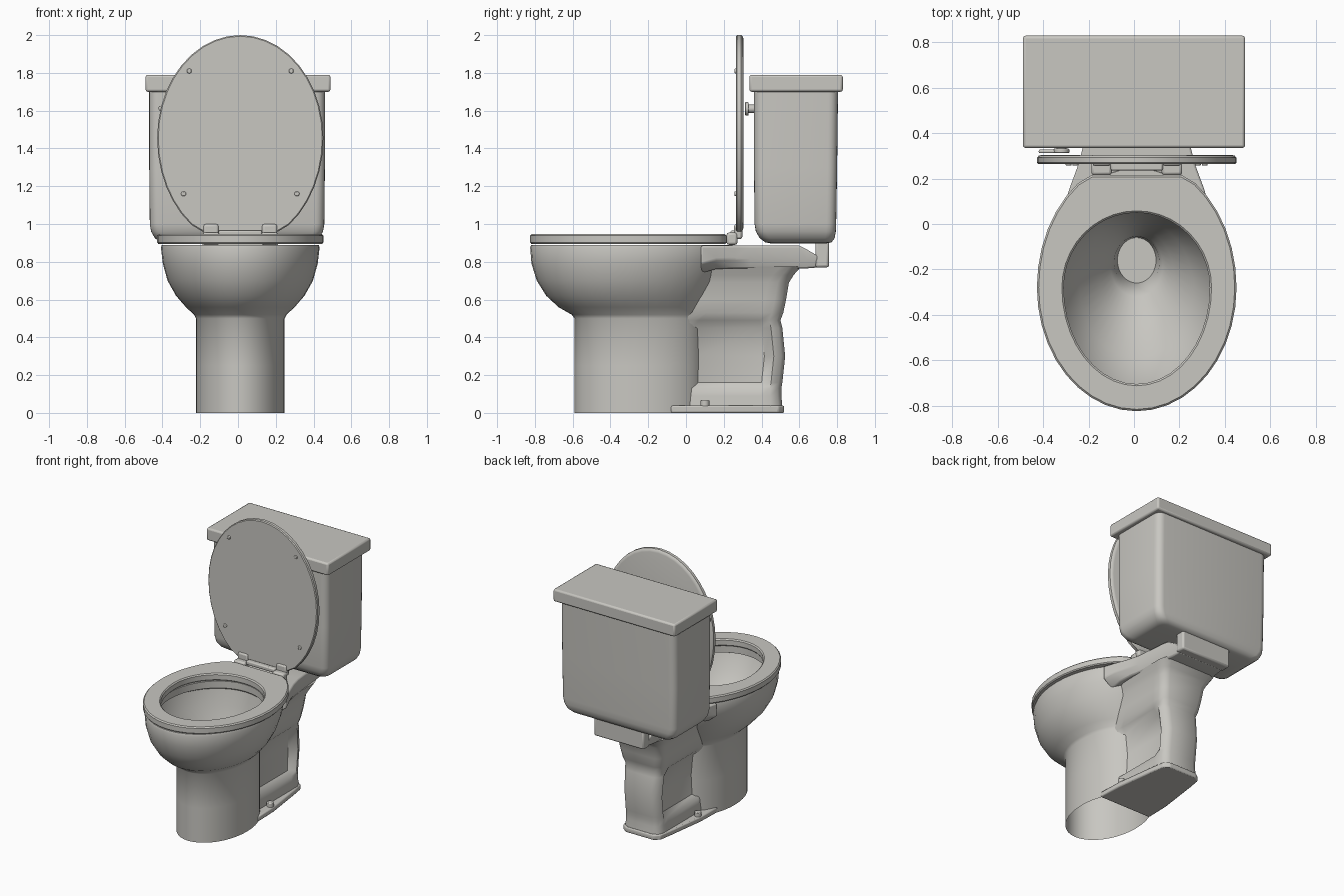
import bpy, bmesh, math
from mathutils import Vector

old = bpy.data.objects.get("Cube")
if old:
    bpy.data.objects.remove(old, do_unlink=True)

CX = 0.012   # bowl centre line
SEGS = 40

ceramic = bpy.data.materials.new("warm grey ceramic")
ceramic.use_nodes = True
COLOR = (0.58, 0.57, 0.535, 1)
ceramic.diffuse_color = COLOR
ceramic.node_tree.nodes["Principled BSDF"].inputs["Base Color"].default_value = COLOR


def finish(name, bm, bevel=0, angle=40):
    bmesh.ops.recalc_face_normals(bm, faces=bm.faces)
    mesh = bpy.data.meshes.new(name)
    bm.to_mesh(mesh)
    bm.free()
    mesh.materials.append(ceramic)
    obj = bpy.data.objects.new(name, mesh)
    bpy.context.collection.objects.link(obj)
    if bevel:
        mod = obj.modifiers.new("soft edges", 'BEVEL')
        mod.width, mod.segments, mod.limit_method = bevel, 2, 'ANGLE'
    bpy.ops.object.select_all(action='DESELECT')
    obj.select_set(True)
    bpy.context.view_layer.objects.active = obj
    bpy.ops.object.shade_smooth_by_angle(angle=math.radians(angle))
    return obj


def loft(name, rings, start=True, end=True, closed=False, bevel=0, angle=40):
    """Skin a stack of point rings that share one point count."""
    bm = bmesh.new()
    rows = [[bm.verts.new(p) for p in ring] for ring in rings]
    n = len(rows[0])
    pairs = list(zip(rows, rows[1:]))
    if closed:
        pairs.append((rows[-1], rows[0]))
    for a, b in pairs:
        for i in range(n):
            j = (i + 1) % n
            bm.faces.new((a[i], a[j], b[j], b[i]))
    if start and not closed:
        bm.faces.new(rows[0])
    if end and not closed:
        bm.faces.new(rows[-1])
    return finish(name, bm, bevel, angle)


def oval(z, w, front, back):
    mid, r = (front + back) / 2, (back - front) / 2
    return [(CX + w * math.sin(t), mid - r * math.cos(t), z)
            for t in (math.tau * i / SEGS for i in range(SEGS))]


def mirrored(z, half):
    """Ring from (y, half width) pairs, reflected across the centre line."""
    return ([(CX + w, y, z) for y, w in half]
            + [(CX - w, y, z) for y, w in reversed(half)])


def rounded_rect(z, x0, x1, y0, y1, r):
    pts = []
    corners = ((x1 - r, y1 - r), (x0 + r, y1 - r), (x0 + r, y0 + r), (x1 - r, y0 + r))
    for k, (cx, cy) in enumerate(corners):
        for i in range(6):
            t = math.pi / 2 * (k + i / 5)
            pts.append((cx + r * math.cos(t), cy + r * math.sin(t), z))
    return pts


def box(name, lo, hi, bevel=0):
    bm = bmesh.new()
    bmesh.ops.create_cube(bm, size=1)
    for v in bm.verts:
        v.co = Vector([l + (h - l) * (c + 0.5) for l, h, c in zip(lo, hi, v.co)])
    return finish(name, bm, bevel)


def disc(name, center, axis, radius, depth):
    bm = bmesh.new()
    bmesh.ops.create_cone(bm, cap_ends=True, segments=16, radius1=radius,
                          radius2=radius, depth=depth)
    turn = Vector((0, 0, 1)).rotation_difference(Vector(axis)).to_matrix()
    for v in bm.verts:
        v.co = turn @ v.co + Vector(center)
    return finish(name, bm, bevel=0.004)


def seat_outline(grow=0.0):
    """Egg outline with a straight hinge edge, as (x, y) pairs."""
    pts = []
    for i in range(SEGS):
        t = math.tau * i / SEGS
        y = -math.cos(t) * ((0.545 if math.cos(t) > 0 else 0.568) + grow)
        pts.append((CX + (0.44 + grow) * math.sin(t), min(-0.28 + y, 0.215 + grow)))
    return pts


# Bowl and pedestal: outside, over the rim, then down the basin to the outlet
loft("bowl_and_pedestal", [oval(*r) for r in (
    (0, .235, -.59, .1), (.25, .235, -.59, .1), (.5, .235, -.59, .1),
    (.52, .245, -.605, .1), (.56, .288, -.675, .12), (.62, .34, -.74, .15),
    (.7, .385, -.79, .19), (.79, .41, -.818, .23), (.875, .42, -.825, .25),
    (.89, .415, -.82, .245), (.89, .335, -.72, .06), (.84, .335, -.72, .06),
    (.83, .355, -.74, .07), (.72, .325, -.69, .05), (.6, .25, -.59, .02),
    (.48, .165, -.44, -.02), (.4, .115, -.32, -.045), (.36, .1, -.285, -.055),
    (.26, .085, -.26, -.06))], start=False)

# Trapway block with recessed side panels
trap = ((.03, .15, -.03, .51, 0), (.09, .145, -.03, .505, 0),
        (.13, .145, -.03, .505, .005), (.16, .145, -.03, .51, .04),
        (.3, .145, -.03, .525, .045), (.45, .15, -.02, .51, .04),
        (.49, .155, -.01, .5, .01), (.53, .165, .03, .515, 0),
        (.6, .175, .07, .53, 0), (.69, .185, .08, .545, 0),
        (.73, .2, .08, .57, 0), (.775, .22, .08, .61, 0))
loft("trapway", [mirrored(z, ((y0, w), (y0 + .05, w - p / 2), (y0 + .08, w - p),
                              (yr - .11, w - p), (yr - .06, w),
                              (yr - .02, w - .015), (yr, w - .05)))
                 for z, w, y0, yr, p in trap], start=False)

# Floor flange and bolt caps
flange = ((-.08, .21), (.1, .205), (.4, .165), (.49, .15), (.52, .11))
loft("floor_flange", [mirrored(z, flange) for z in (0, .038)], bevel=.008)
for side in (1, -1):
    disc("bolt_cap", (CX + side * .178, .1, .05), (0, 0, 1), .024, .034)

# Shelf that carries the tank
shelf = ((.08, .32, .25, .74, .885), (.16, .295, .245, .762, .885),
         (.26, .258, .235, .765, .885), (.34, .237, .22, .765, .885),
         (.6, .21, .195, .765, .885), (.64, .205, .19, .765, .865),
         (.7, .2, .185, .77, .83))
loft("tank_shelf", [[(CX + wt, y, z1), (CX + wt, y, z0 + .05), (CX + wb, y, z0),
                     (CX - wb, y, z0), (CX - wt, y, z0 + .05), (CX - wt, y, z1)]
                    for y, wt, wb, z0, z1 in shelf], bevel=.01)
box("tank_connector", (CX - .2, .685, .77), (CX + .2, .757, .91), .012)

# Tank with rounded underside, and its cover
loft("tank", [rounded_rect(z, -.47 + i, .46 - i, .36 + i, .805 - j, .05)
              for z, i, j in ((.898, .085, .06), (.903, .06, .035), (.925, .03, .018),
                              (.96, .01, .012), (1.0, .003, .01), (1.3, 0, .005),
                              (1.72, 0, 0))])
box("tank_cover", (-.49, .335, 1.7), (.49, .83, 1.79), .012)

# Flush handle
disc("handle_stem", (-.32, .345, 1.61), (0, 1, 0), .022, .04)
disc("handle_knob", (-.32, .322, 1.61), (0, 1, 0), .035, .02)
box("handle_lever", (-.42, .312, 1.6), (-.29, .328, 1.625), .006)


# Seat ring
def hole(z, grow=0):
    pts = []
    for i in range(SEGS):
        t = math.tau * i / SEGS
        c = math.cos(t)
        pts.append((CX + (.322 + grow) * math.sin(t),
                    -.28 - c * ((.425 if c > 0 else .33) + grow), z))
    return pts


def outer(z, grow=0):
    return [(x, y, z) for x, y in seat_outline(grow)]


loft("seat", [outer(.895, -.006), outer(.902), outer(.938), outer(.946, -.008),
              hole(.946, .008), hole(.938), hole(.902), hole(.895, .006)], closed=True)

# Raised lid: the same outline stood upright
loft("lid", [[(x, y, 1.175 - v) for x, v in seat_outline(g)]
             for y, g in ((.265, -.006), (.271, 0), (.292, 0), (.301, -.008), (.305, -.022))])
for z, w in ((1.81, .27), (1.16, .3)):
    for side in (1, -1):
        disc("lid_bumper", (CX + side * w, .263, z), (0, 1, 0), .013, .012)

# Hinges
box("hinge_bar", (CX - .115, .235, .935), (CX + .115, .285, .965), .008)
for side in (1, -1):
    x = CX + side * .155
    box("hinge_block", (x - .045, .215, .89), (x + .045, .272, .955), .012)
    box("hinge_arm", (x - .04, .255, .92), (x + .04, .298, 1.0), .012)
